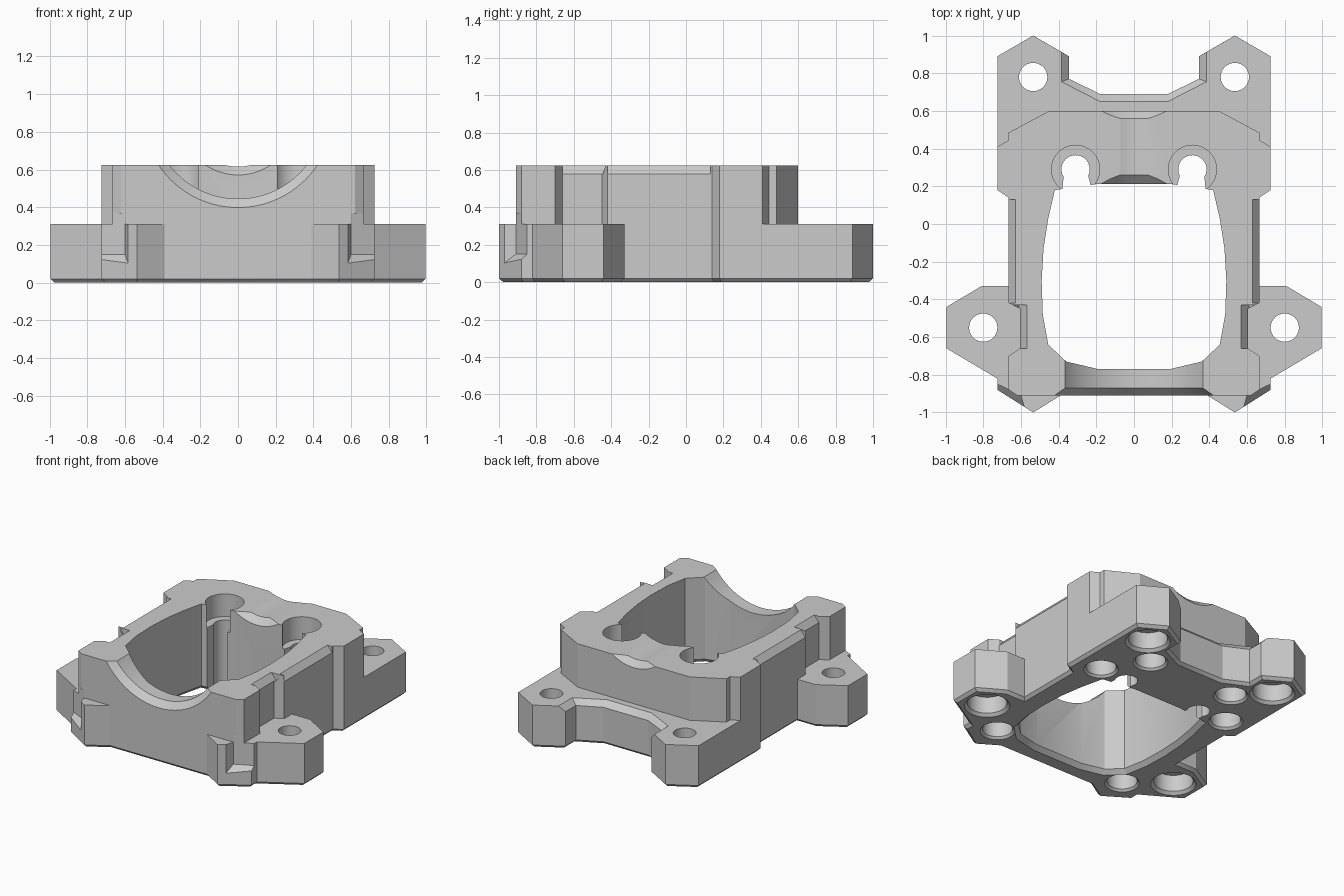
import bpy, bmesh, math

cube = bpy.data.objects.get("Cube")
if cube:
    bpy.data.objects.remove(cube, do_unlink=True)

metal = bpy.data.materials.new("plain grey metal")
metal.use_nodes = True
GREY = (0.6, 0.6, 0.6, 1)
metal.diffuse_color = GREY
metal.node_tree.nodes["Principled BSDF"].inputs["Base Color"].default_value = GREY


def loft(name, rings):
    """Closed solid through rings of 3D points."""
    bm = bmesh.new()
    loops = [[bm.verts.new(p) for p in ring] for ring in rings]
    n = len(loops[0])
    for a, b in zip(loops, loops[1:]):
        for i in range(n):
            j = (i + 1) % n
            bm.faces.new((a[i], a[j], b[j], b[i]))
    bm.faces.new(loops[0])
    bm.faces.new(loops[-1])
    bmesh.ops.recalc_face_normals(bm, faces=bm.faces)
    mesh = bpy.data.meshes.new(name)
    bm.to_mesh(mesh)
    bm.free()
    mesh.materials.append(metal)
    obj = bpy.data.objects.new(name, mesh)
    bpy.context.collection.objects.link(obj)
    return obj


def flat(points, z):
    return [(x, y, z) for x, y in points]


def mirrored(half):
    return half + [(-x, y) for x, y in reversed(half) if x > 0]


def inset(points, d):
    """Mitred inset of a clockwise outline."""
    out = []
    for i, (x, y) in enumerate(points):
        px, py = points[i - 1]
        qx, qy = points[(i + 1) % len(points)]
        la, lb = math.hypot(x - px, y - py), math.hypot(qx - x, qy - y)
        ax, ay = (y - py) / la, (px - x) / la
        bx, by = (qy - y) / lb, (x - qx) / lb
        k = d / (1 + ax * bx + ay * by)
        out.append((x + k * (ax + bx), y + k * (ay + by)))
    return out


def upright(name, x, y, steps, n=40):
    """Stepped round solid along z, steps are (z, radius)."""
    turn = [i * math.tau / n for i in range(n)]
    return loft(name, [[(x + r * math.cos(a), y + r * math.sin(a), z) for a in turn]
                       for z, r in steps])


def lengthwise(name, cz, steps, n=96):
    """Stepped round solid along y, steps are (y, radius)."""
    turn = [i * math.tau / n for i in range(n)]
    return loft(name, [[(r * math.sin(a), y, cz - r * math.cos(a)) for a in turn]
                       for y, r in steps])


def combine(body, other, operation):
    mod = body.modifiers.new("combine", "BOOLEAN")
    mod.operation = operation
    mod.solver = "EXACT"
    mod.object = other
    bpy.context.view_layer.objects.active = body
    bpy.ops.object.modifier_apply(modifier=mod.name)
    bpy.data.objects.remove(other, do_unlink=True)


MID, TOP = 0.31, 0.625

# Base plate with four bolt ears, rear notch and bevelled underside
rest = [(0.535, 1.0), (0.725, 0.89), (0.725, 0.18), (0.665, 0.14), (0.665, -0.33),
        (0.81, -0.33), (0.995, -0.44), (0.995, -0.66), (0.725, -0.82),
        (0.725, -0.88), (0.535, -1.0), (0.39, -0.91)]
base = mirrored([(0.18, 0.69), (0.345, 0.77), (0.345, 0.89)] + rest)
base_top = mirrored([(0.18, 0.65), (0.385, 0.755), (0.385, 0.913)] + rest)
body = loft("engine_block_body", [flat(inset(base, 0.02), 0), flat(base, 0.02),
                                  flat(base, MID - 0.04), flat(base_top, MID)])

# Raised upper block
upper = mirrored([(0.45, 0.6), (0.665, 0.485), (0.665, 0.445), (0.725, 0.41),
                  (0.725, 0.18), (0.665, 0.14), (0.665, -0.42), (0.605, -0.45),
                  (0.605, -0.66), (0.665, -0.7), (0.665, -0.88), (0.62, -0.91)])
combine(body, loft("upper", [flat(upper, MID), flat(upper, TOP)]), "UNION")

# Main rounded opening with bevelled lower rim
bore = mirrored([(0, 0.213), (0.19, 0.213), (0.42, 0.18), (0.455, 0.03), (0.48, -0.13),
                 (0.49, -0.3), (0.484, -0.48), (0.455, -0.64), (0.36, -0.73),
                 (0.19, -0.77), (0, -0.785)][1:-1])
cutters = [loft("bore", [flat(inset(bore, -0.05), -0.02), flat(bore, 0.03),
                         flat(bore, 0.8)])]

# Front saddle and shallow rear saddle
cutters.append(lengthwise("front_saddle", 0.905,
                          [(-0.93, 0.53), (-0.87, 0.46), (-0.55, 0.46)]))
cutters.append(lengthwise("rear_saddle", 0.88, [(0.18, 0.34), (0.26, 0.265),
                                                (0.56, 0.265), (0.62, 0.33)]))

for s in (1, -1):
    # Keyhole posts behind the opening
    cutters.append(upright("post_hole", s * 0.31, 0.29, [(-0.1, 0.075), (0.8, 0.075)]))
    cutters.append(upright("post_recess", s * 0.31, 0.29, [(0.46, 0.128), (0.8, 0.128)]))
    neck = [(s * 0.25, 0.28), (s * 0.37, 0.28), (s * 0.39, 0.1), (s * 0.2, 0.1)]
    cutters.append(loft("post_neck", [flat(neck, -0.1), flat(neck, 0.8)]))

    # Counterbored bolt holes
    for x, y in ((0.535, 0.78), (0.8, -0.55)):
        cutters.append(upright("bolt_hole", s * x, y, [
            (-0.01, 0.16), (0.02, 0.13), (0.14, 0.13), (0.14, 0.075), (0.5, 0.075)]))

    # Blind sockets in the underside
    for x, y in ((0.535, 0.3), (0.345, 0.58), (0.535, -0.76)):
        cutters.append(upright("socket", s * x, y, [
            (-0.01, 0.125), (0.015, 0.1), (0.16, 0.1)]))

    # Bevels along the upper side walls
    for x, y0, y1 in ((0.665, -0.42, 0.13), (0.605, -0.66, -0.43)):
        wedge = [(x - 0.045, TOP + 0.01), (x + 0.005, TOP - 0.052), (x + 0.05, TOP + 0.01)]
        cutters.append(loft("side_bevel", [[(s * a, y, z) for a, z in wedge]
                                           for y in (y0, y1)]))

    # Sloped slots in the front corners
    a, b = (0.6, -0.91), (0.745, -0.84)
    slot = [a, b, (b[0] - 0.07, b[1] - 0.14), (a[0] - 0.04, a[1] - 0.14)]
    slot[2] = (b[0] - 0.04, b[1] - 0.14)
    low, high = (0.15, 0.15, 0.04, 0.04), (0.37, 0.37, 0.33, 0.33)
    cutters.append(loft("corner_slot", [[(s * x, y, z) for (x, y), z in zip(slot, zs)]
                                        for zs in (low, high)]))

for cutter in cutters:
    combine(body, cutter, "DIFFERENCE")

# Smooth round walls, crisp edges
bpy.ops.object.select_all(action="DESELECT")
body.select_set(True)
bpy.context.view_layer.objects.active = body
bpy.ops.object.shade_smooth_by_angle(angle=math.radians(25))
